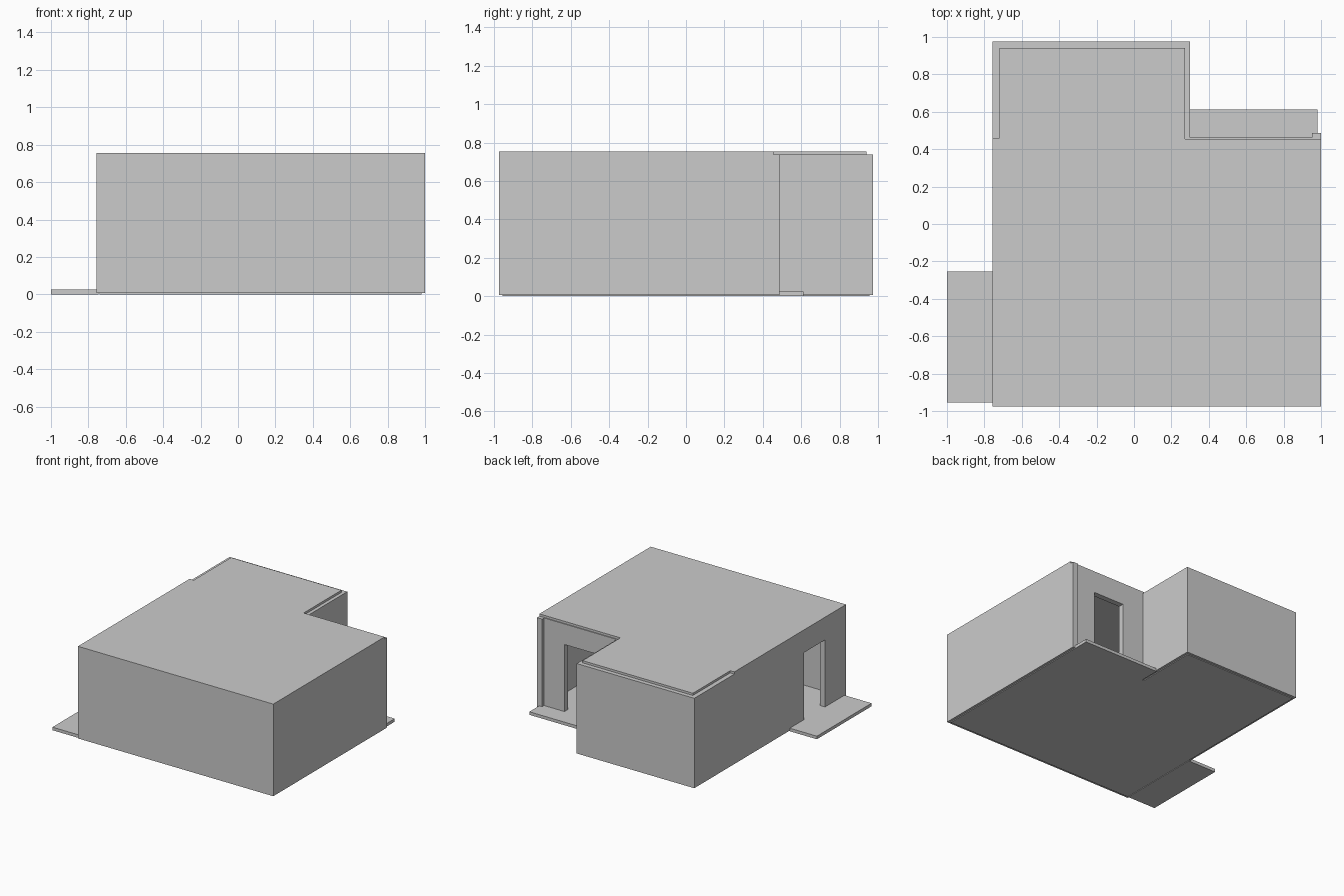
import bpy, bmesh

if "Cube" in bpy.data.objects:
    bpy.data.objects.remove(bpy.data.objects["Cube"])


def prism(name, outline, z0, z1):
    """Extrude a plan outline between two heights."""
    bm = bmesh.new()
    face = bm.faces.new([bm.verts.new((x, y, z0)) for x, y in outline])
    ext = bmesh.ops.extrude_face_region(bm, geom=[face])
    top = [v for v in ext["geom"] if isinstance(v, bmesh.types.BMVert)]
    bmesh.ops.translate(bm, verts=top, vec=(0, 0, z1 - z0))
    bmesh.ops.recalc_face_normals(bm, faces=bm.faces)
    mesh = bpy.data.meshes.new(name)
    bm.to_mesh(mesh)
    bm.free()
    ob = bpy.data.objects.new(name, mesh)
    bpy.context.collection.objects.link(ob)
    return ob


def rect(x0, x1, y0, y1):
    return [(x0, y0), (x1, y0), (x1, y1), (x0, y1)]


def cut(target, outline, z0, z1):
    """Subtract a prism and remove the cutter."""
    cutter = prism("cutter", outline, z0, z1)
    cutter.hide_render = True
    mod = target.modifiers.new("cut", "BOOLEAN")
    mod.operation = "DIFFERENCE"
    mod.solver = "EXACT"
    mod.object = cutter
    bpy.context.view_layer.objects.active = target
    bpy.ops.object.modifier_apply(modifier=mod.name)
    bpy.data.objects.remove(cutter, do_unlink=True)


BASE, FLOOR, DOOR, CEILING, LEDGE, TOP = 0.006, 0.025, 0.57, 0.73, 0.737, 0.755

# Walls and roof as one L-shaped shell, with a corner stub at the back right
house = prism("house_shell", [
    (-0.757, -0.975), (1.0, -0.975), (1.0, 0.487), (0.953, 0.487),
    (0.953, 0.462), (0.3, 0.462), (0.3, 0.975), (-0.757, 0.975)], BASE, TOP)

# Hollow interior, open below onto the floor
cut(house, [(-0.712, -0.93), (0.953, -0.93), (0.953, 0.417), (0.255, 0.417),
            (0.255, 0.93), (-0.712, 0.93)], -0.1, CEILING)

# Lowered ledge around the rear roof edge
cut(house, [(-0.9, 0.46), (-0.72, 0.46), (-0.72, 0.94), (0.272, 0.94),
            (0.272, 0.455), (1.1, 0.455), (1.1, 1.1), (-0.9, 1.1)], LEDGE, 0.9)

# Back and left doorways
cut(house, rect(0.495, 0.77, 0.36, 0.55), FLOOR, DOOR)
cut(house, rect(-0.85, -0.65, -0.705, -0.433), FLOOR, DOOR)

# Floor slab, slightly inset under the walls
prism("floor_slab", [(-0.74, -0.955), (0.98, -0.955), (0.98, 0.445),
                     (0.28, 0.445), (0.28, 0.955), (-0.74, 0.955)], 0, FLOOR - 0.001)

# Doorstep slabs
prism("left_patio", rect(-1.0, -0.745, -0.955, -0.253), 0, FLOOR)
prism("back_patio", rect(0.295, 0.98, 0.44, 0.613), 0, FLOOR)
